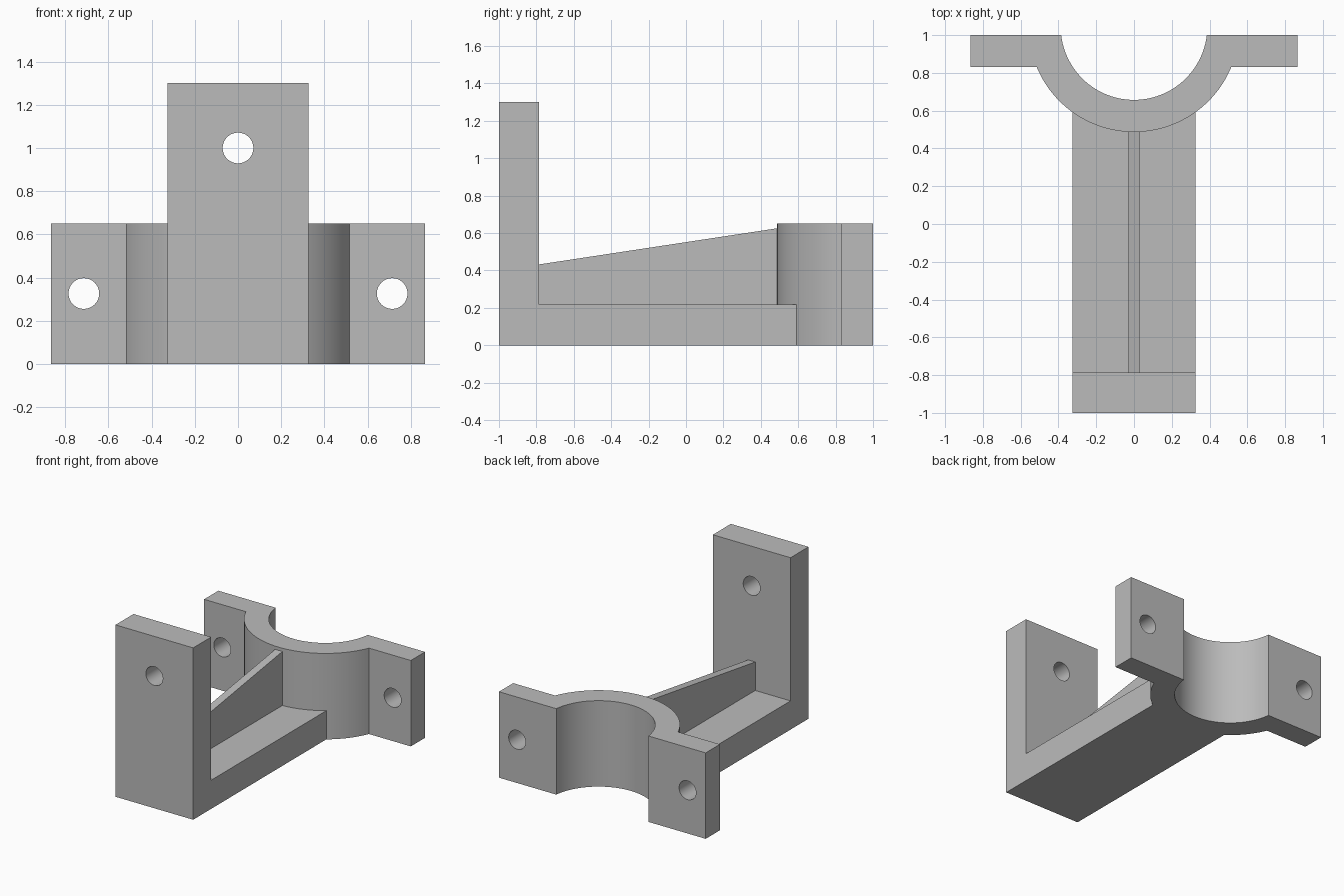
import bpy
import bmesh
from math import atan2, cos, sin, sqrt
from mathutils import Matrix, Vector

cube = bpy.data.objects.get("Cube")
if cube:
    bpy.data.objects.remove(cube, do_unlink=True)

grey = bpy.data.materials.new("plain grey")
grey.use_nodes = True
COLOUR = (0.5, 0.5, 0.5, 1)
grey.diffuse_color = COLOUR
grey.node_tree.nodes["Principled BSDF"].inputs["Base Color"].default_value = COLOUR

HEIGHT = 0.65        # clamp height
HALF_WIDTH = 0.325   # arm half width
BACK_Y, EAR_Y = 1.0, 0.83
CENTRE_Y, INNER_R, OUTER_R = 1.045, 0.388, 0.558


def make_object(name, bm):
    bmesh.ops.recalc_face_normals(bm, faces=bm.faces)
    mesh = bpy.data.meshes.new(name)
    bm.to_mesh(mesh)
    bm.free()
    mesh.materials.append(grey)
    obj = bpy.data.objects.new(name, mesh)
    bpy.context.collection.objects.link(obj)
    return obj


def prism(name, points, direction):
    """Fill an outline and extrude it along a direction."""
    bm = bmesh.new()
    face = bm.faces.new([bm.verts.new(p) for p in points])
    result = bmesh.ops.extrude_face_region(bm, geom=[face], use_keep_orig=True)
    moved = [v for v in result["geom"] if isinstance(v, bmesh.types.BMVert)]
    bmesh.ops.translate(bm, verts=moved, vec=Vector(direction))
    return make_object(name, bm)


def side_prism(name, profile, half):
    """Extrude a y-z profile symmetrically across x."""
    return prism(name, [(-half, y, z) for y, z in profile], (2 * half, 0, 0))


def arc(radius, end_y, steps=48):
    """Lower arc of the clamp, from -x to +x, ending at height end_y."""
    drop = CENTRE_Y - end_y
    half = atan2(sqrt(radius ** 2 - drop ** 2), drop)
    angles = [half * (2 * i / steps - 1) for i in range(steps + 1)]
    return [(radius * sin(a), CENTRE_Y - radius * cos(a)) for a in angles]


def combine(target, other, operation):
    mod = target.modifiers.new("combine", "BOOLEAN")
    mod.operation = operation
    mod.solver = "EXACT"
    mod.object = other
    bpy.context.view_layer.objects.active = target
    bpy.ops.object.modifier_apply(modifier=mod.name)
    bpy.data.objects.remove(other, do_unlink=True)


# Half-round clamp with two bolt ears
EAR_X = 0.865
outline = [(-EAR_X, BACK_Y)] + arc(INNER_R, BACK_Y)
outline += [(EAR_X, BACK_Y), (EAR_X, EAR_Y)]
outline += arc(OUTER_R, EAR_Y)[::-1] + [(-EAR_X, EAR_Y)]
bracket = prism("clamp_bracket", [(x, y, 0) for x, y in outline], (0, 0, HEIGHT))

# Base arm with upright mounting plate
arm = side_prism("arm_and_plate", [
    (-1, 0), (0.6, 0), (0.6, 0.217), (-0.785, 0.217), (-0.785, 1.3), (-1, 1.3),
], HALF_WIDTH)

# Sloping stiffening rib, running into the plate, arm and clamp
rib = side_prism("rib", [
    (-0.9, 0.1), (0.57, 0.1), (0.57, 0.638), (-0.9, 0.415),
], 0.03)

combine(bracket, arm, "UNION")
combine(bracket, rib, "UNION")

# Bolt holes
for x, y, z in [(0, -0.9, 1.0), (-0.713, 0.92, 0.327), (0.713, 0.92, 0.327)]:
    bm = bmesh.new()
    bmesh.ops.create_cone(
        bm, cap_ends=True, segments=48, radius1=0.071, radius2=0.071, depth=0.4,
        matrix=Matrix.Translation((x, y, z)) @ Matrix.Rotation(1.5707963, 4, "X"))
    drill = make_object("drill", bm)
    drill.hide_render = True
    combine(bracket, drill, "DIFFERENCE")

# Smooth bores with crisp edges
bpy.ops.object.select_all(action="DESELECT")
bracket.select_set(True)
bpy.context.view_layer.objects.active = bracket
bpy.ops.object.shade_smooth_by_angle(angle=0.52)
